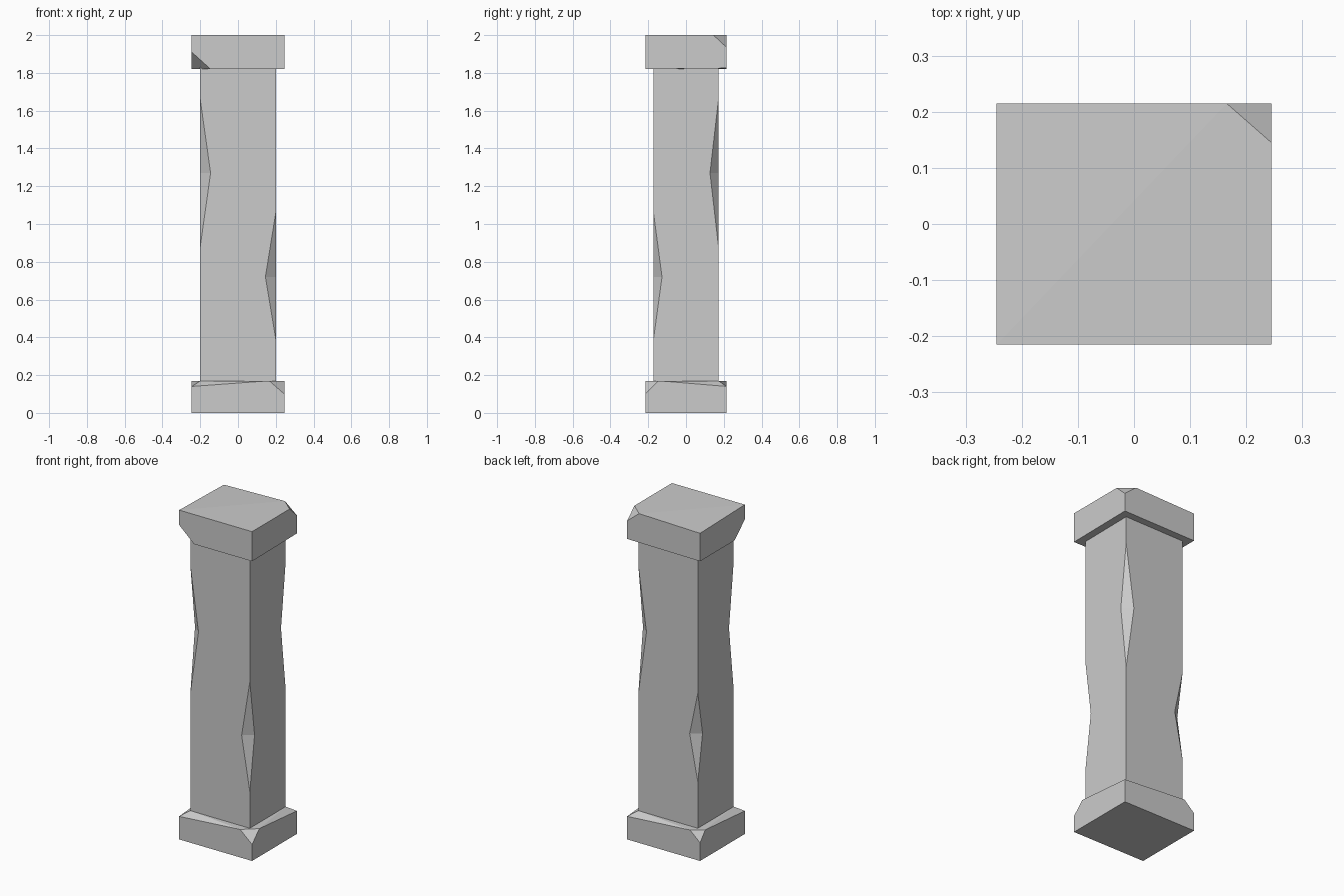
import bpy
import bmesh

cube = bpy.data.objects.get("Cube")
if cube:
    bpy.data.objects.remove(cube, do_unlink=True)

stone = bpy.data.materials.new("grey_stone")
stone.use_nodes = True
GREY = (0.6, 0.6, 0.6, 1)
stone.diffuse_color = GREY
stone.node_tree.nodes["Principled BSDF"].inputs["Base Color"].default_value = GREY


def finish(name, bm):
    bmesh.ops.recalc_face_normals(bm, faces=bm.faces)
    mesh = bpy.data.meshes.new(name)
    bm.to_mesh(mesh)
    bm.free()
    mesh.materials.append(stone)
    obj = bpy.data.objects.new(name, mesh)
    bpy.context.collection.objects.link(obj)


def hull_block(name, points):
    """Chipped convex block wrapped around its corner points."""
    bm = bmesh.new()
    for p in points:
        bm.verts.new(p)
    bmesh.ops.convex_hull(bm, input=bm.verts)
    bmesh.ops.dissolve_limit(bm, angle_limit=0.005, verts=bm.verts, edges=bm.edges)
    finish(name, bm)


W, D = 0.245, 0.215      # half size of base and cap
w, d = 0.2, 0.172        # half size of shaft
BASE_TOP, CAP_BOTTOM = 0.17, 1.82


def corner_chip(sx, sy, z, cx, cy, cz):
    """Three points replacing the block corner at height z."""
    return [(sx * (W - cx), sy * D, z), (sx * W, sy * (D - cy), z),
            (sx * W, sy * D, z + cz)]


# Base: two chipped corners, two worn-down corners
base = [(sx * W, sy * D, 0) for sx in (-1, 1) for sy in (-1, 1)]
base += corner_chip(1, -1, BASE_TOP, 0.08, 0.07, -0.07)
base += corner_chip(-1, 1, BASE_TOP, 0.067, 0.05, -0.06)
for s in (-1, 1):
    base += [(s * W, s * D, 0.14), (s * w, s * d, BASE_TOP)]
hull_block("base", base)

# Cap: one chip below, one chip above, slightly sunken back corner
cap = [(W, -D, CAP_BOTTOM), (-W, D, CAP_BOTTOM), (W, D, 1.825),
       (W, -D, 2), (-W, -D, 2), (-W, D, 1.99)]
cap += corner_chip(-1, -1, CAP_BOTTOM, 0.1, 0.1, 0.09)
cap += corner_chip(1, 1, 2, 0.08, 0.07, -0.065)
hull_block("cap", cap)

# Shaft: each vertical edge carries a notch (low, middle, high)
corners = [(-1, -1, 0.88, 1.27, 1.66), (1, -1, 0.39, 0.72, 1.06),
           (1, 1, 0.88, 1.27, 1.66), (-1, 1, 0.45, 0.73, 0.99)]
bm = bmesh.new()
edges = []
for sx, sy, low, mid, high in corners:
    x, y = sx * w, sy * d
    column = [bm.verts.new((x, y, z)) for z in (BASE_TOP - 0.01, low, high, CAP_BOTTOM + 0.01)]
    on_x = bm.verts.new((x - sx * 0.055, y, mid))
    on_y = bm.verts.new((x, y - sy * 0.045, mid))
    bm.faces.new((column[1], on_x, on_y))
    bm.faces.new((column[2], on_x, on_y))
    edges.append((column, on_x, on_y))
for i in range(4):
    (a, ax, ay), (b, bx, by) = edges[i], edges[(i + 1) % 4]
    na, nb = (ax, bx) if i % 2 == 0 else (ay, by)
    bm.faces.new((a[0], b[0], b[1], nb, b[2], b[3], a[3], a[2], na, a[1]))
bm.faces.new([e[0][0] for e in edges])
bm.faces.new([e[0][3] for e in edges])
finish("shaft", bm)
